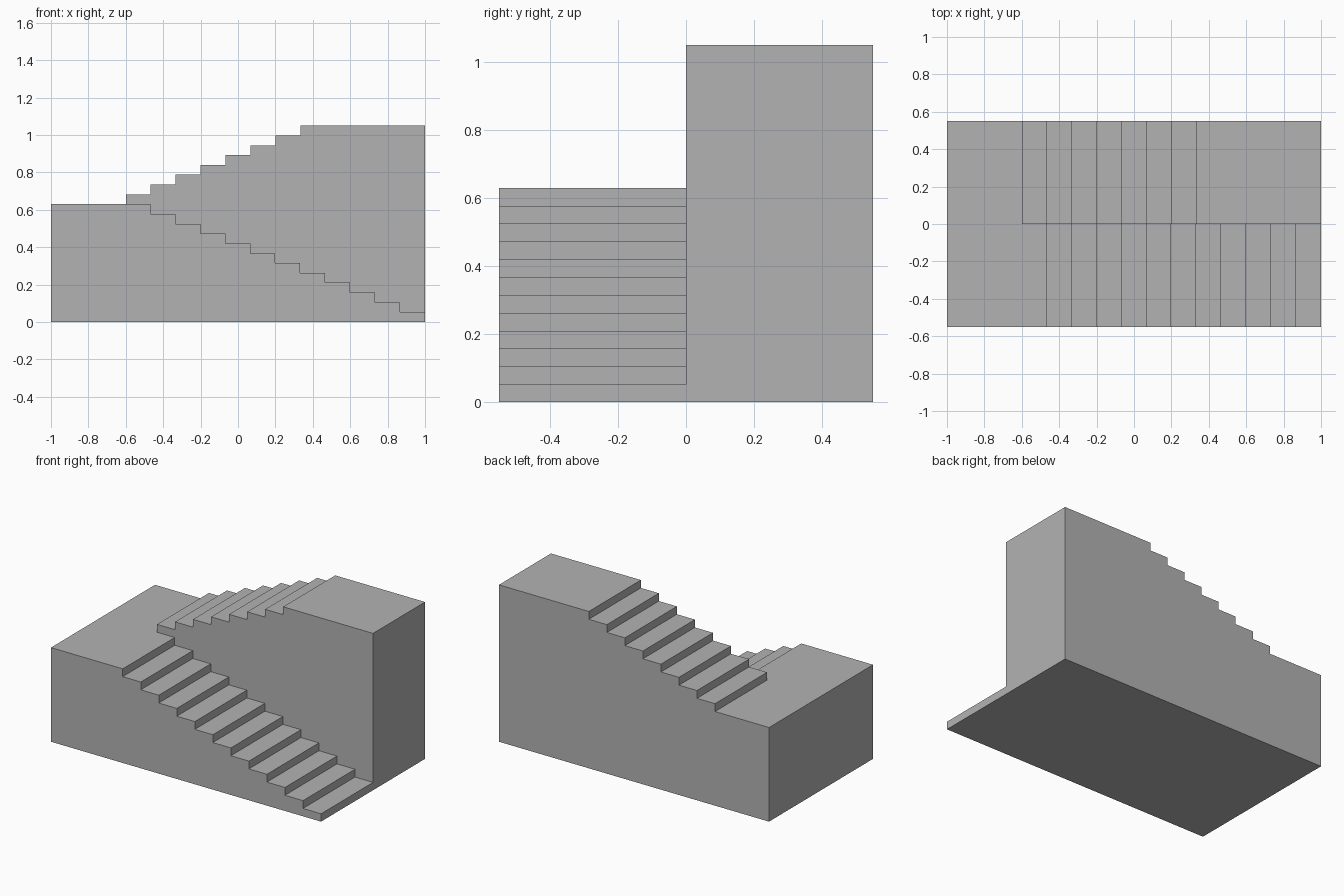
import bpy
import bmesh

cube = bpy.data.objects.get("Cube")
if cube:
    bpy.data.objects.remove(cube)

DEPTH = 0.55            # depth of each flight
RISE = 0.0525           # height of one step
LANDING = 12 * RISE     # height of the half landing
TOP = 20 * RISE         # height of the upper floor
TREAD = 0.1335
LOWER_START = 1 - 11 * TREAD
UPPER_START = -0.6


def stairs(x, z, rise, count):
    """Corner points (x, z) of a run of steps along +x."""
    points = []
    for _ in range(count):
        points += [(x, z), (x, z + rise)]
        x, z = x + TREAD, z + rise
    return points


# Outlines of the two flights, both starting with the half landing
landing = [(-1, 0), (-1, LANDING), (UPPER_START, LANDING)]
lower = landing + stairs(LOWER_START, LANDING, -RISE, 11) + [(1, RISE), (1, 0)]
upper = landing + stairs(UPPER_START, LANDING, RISE, 8)[1:] + [(1, TOP), (1, RISE), (1, 0)]

bm = bmesh.new()


def face(points):
    bm.faces.new([bm.verts.new(p) for p in points])


def flight(outline, y_near, y_far, y_cap):
    """Treads, risers, ends and underside, plus the outer side wall."""
    for (x1, z1), (x2, z2) in zip(outline, outline[1:] + outline[:1]):
        face([(x1, y_near, z1), (x2, y_near, z2), (x2, y_far, z2), (x1, y_far, z1)])
    face([(x, y_cap, z) for x, z in outline])


flight(lower, -DEPTH, 0, -DEPTH)
flight(upper, 0, DEPTH, DEPTH)

# Wall between the flights
wall = lower[2:-1] + upper[3:-2][::-1]
face([(x, 0, z) for x, z in wall])

# Join into one closed shell with clean flat faces
bmesh.ops.remove_doubles(bm, verts=bm.verts[:], dist=0.0005)
bmesh.ops.recalc_face_normals(bm, faces=bm.faces[:])
bmesh.ops.dissolve_limit(bm, angle_limit=0.01, verts=bm.verts[:], edges=bm.edges[:])

mesh = bpy.data.meshes.new("staircase")
bm.to_mesh(mesh)
bm.free()

# Plain grey finish
grey = bpy.data.materials.new("grey")
grey.use_nodes = True
colour = (0.45, 0.45, 0.45, 1)
grey.diffuse_color = colour
grey.node_tree.nodes["Principled BSDF"].inputs["Base Color"].default_value = colour
mesh.materials.append(grey)

staircase = bpy.data.objects.new("staircase", mesh)
bpy.context.collection.objects.link(staircase)
